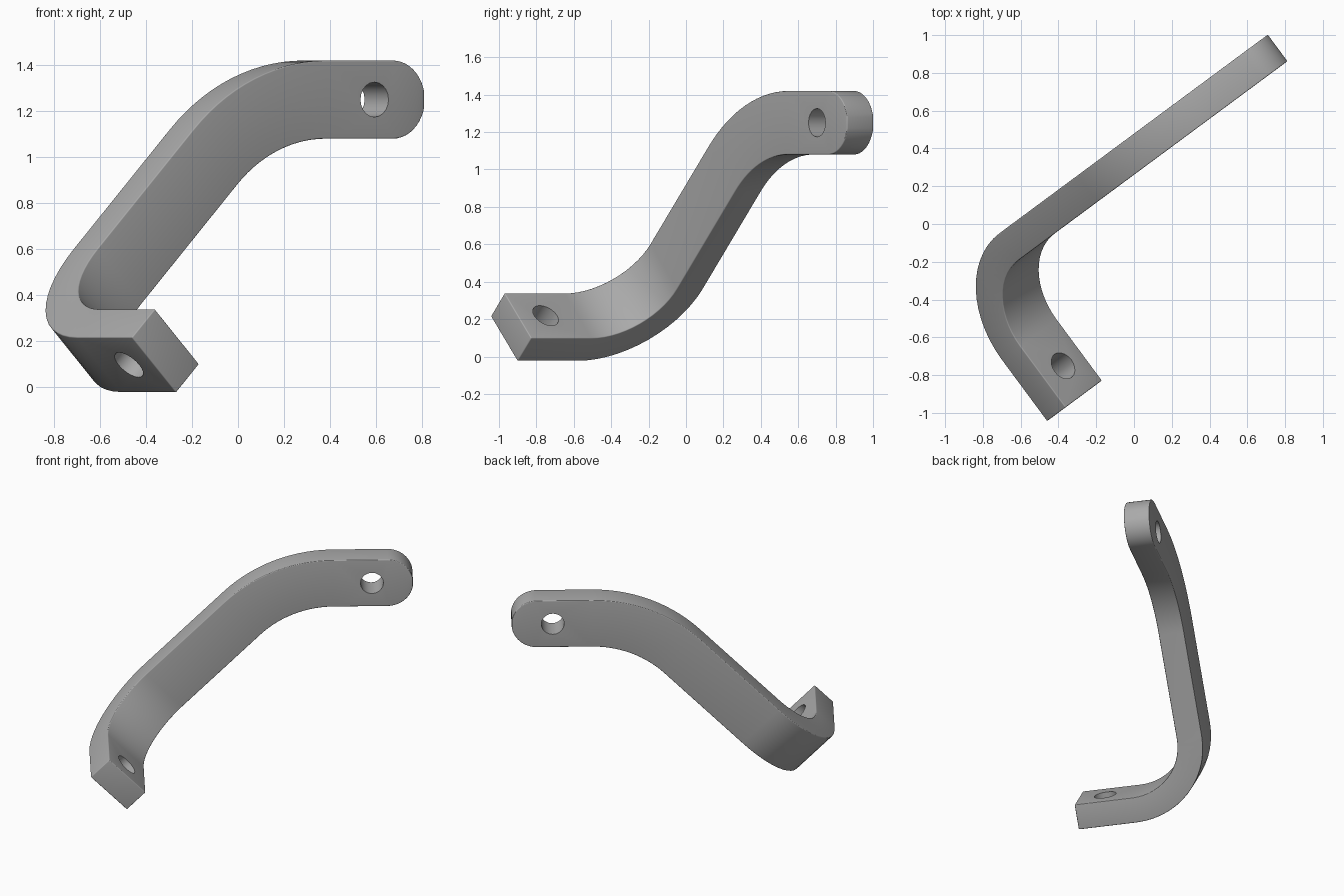
import bpy, bmesh, math
from mathutils import Vector, Matrix

old = bpy.data.objects.get("Cube")
if old:
    bpy.data.objects.remove(old, do_unlink=True)

# Directions: along the arm, along the foot, and the two 45 degree diagonals
PLAN = math.radians(36.5)
Z = Vector((0, 0, 1))
U = Vector((math.cos(PLAN), math.sin(PLAN), 0))
D = Vector((math.sin(PLAN), -math.cos(PLAN), 0))
A = (U + Z).normalized()
W = (Z - U).normalized()

HALF_W, HALF_T, ROUND = 0.17, 0.0875, 0.055
FOOT_TIP, FOOT_HOLE = 0.565, 0.38
ARM_TIP, ARM_HOLE = 1.168, 0.894
HOLE_R = 0.076


def at(u, d, z):
    return U * u + D * d + Z * z


# Centre line stations: position, width direction, thickness direction, half width
stations = []


def station(pos, wide, thick, half=HALF_W):
    stations.append((pos, wide, thick, half))


# Straight foot
corner = at(-0.81, -0.297, 0.157)
station(corner + D * (FOOT_TIP + 0.297), W, A)

# Lower bend, turning a quarter about W
R1, N1 = 0.46, 14
centre = corner + (A + D) * R1
for i in range(N1 + 1):
    t = math.pi / 2 * i / N1
    out = -A * math.cos(t) - D * math.sin(t)
    station(centre + out * R1, W, -out)

# Upper bend, turning from the diagonal to level
R2, N2, ARM_Z = 0.85, 14, 1.25
bend_u = -0.81 + ARM_Z - corner.z + R2 * math.tan(math.pi / 8)
centre = at(bend_u, -0.297, ARM_Z - R2)
for i in range(N2 + 1):
    t = math.pi / 4 * (1 - i / N2)
    out = Z * math.cos(t) - U * math.sin(t)
    station(centre + out * R2, out, D)

# Rounded arm end
for i in range(11):
    t = math.radians(8 * i)
    u = ARM_TIP - HALF_W + HALF_W * math.sin(t)
    station(at(u, -0.297, ARM_Z), Z, D, HALF_W * math.cos(t))

# Skin the bar through all stations
bm = bmesh.new()
rings = []
for pos, wide, thick, half in stations:
    rings.append([bm.verts.new(pos + wide * half * a + thick * HALF_T * b)
                  for a, b in ((1, 1), (-1, 1), (-1, -1), (1, -1))])
for r, s in zip(rings, rings[1:]):
    for k in range(4):
        j = (k + 1) % 4
        bm.faces.new((r[k], r[j], s[j], s[k]))
bm.faces.new(rings[0])
bm.faces.new(rings[-1])
bmesh.ops.recalc_face_normals(bm, faces=bm.faces)
mesh = bpy.data.meshes.new("bent_bar")
bm.to_mesh(mesh)
bm.free()
bar = bpy.data.objects.new("bent_bar", mesh)
bpy.context.collection.objects.link(bar)

# Rounded edges
bevel = bar.modifiers.new("rounded_edges", "BEVEL")
bevel.width = ROUND
bevel.segments = 5
bevel.limit_method = "ANGLE"
bevel.angle_limit = math.radians(50)


# Bolt holes
def drill(name, pos, axis):
    bpy.ops.mesh.primitive_cylinder_add(vertices=20, radius=HOLE_R, depth=0.5)
    cutter = bpy.context.object
    cutter.name = name
    cutter.matrix_world = (Matrix.Translation(pos)
                           @ axis.to_track_quat("Z", "Y").to_matrix().to_4x4())
    cutter.hide_render = True
    cut = bar.modifiers.new(name, "BOOLEAN")
    cut.operation = "DIFFERENCE"
    cut.solver = "EXACT"
    cut.object = cutter
    return cutter


cutters = [drill("foot_hole", corner + D * (FOOT_HOLE + 0.297), A),
           drill("arm_hole", at(ARM_HOLE, -0.297, ARM_Z), D)]

# Bake the modifiers and drop the cutters
bpy.context.view_layer.update()
graph = bpy.context.evaluated_depsgraph_get()
final = bpy.data.meshes.new_from_object(bar.evaluated_get(graph))
bar.modifiers.clear()
bar.data = final
for c in cutters:
    bpy.data.objects.remove(c, do_unlink=True)

# Plain grey metal
grey = bpy.data.materials.new("plain_grey")
grey.use_nodes = True
colour = (0.4, 0.4, 0.4, 1)
grey.diffuse_color = colour
grey.node_tree.nodes["Principled BSDF"].inputs["Base Color"].default_value = colour
bar.data.materials.clear()
bar.data.materials.append(grey)

bpy.ops.object.select_all(action="DESELECT")
bar.select_set(True)
bpy.context.view_layer.objects.active = bar
bpy.ops.object.shade_smooth_by_angle(angle=math.radians(35))
